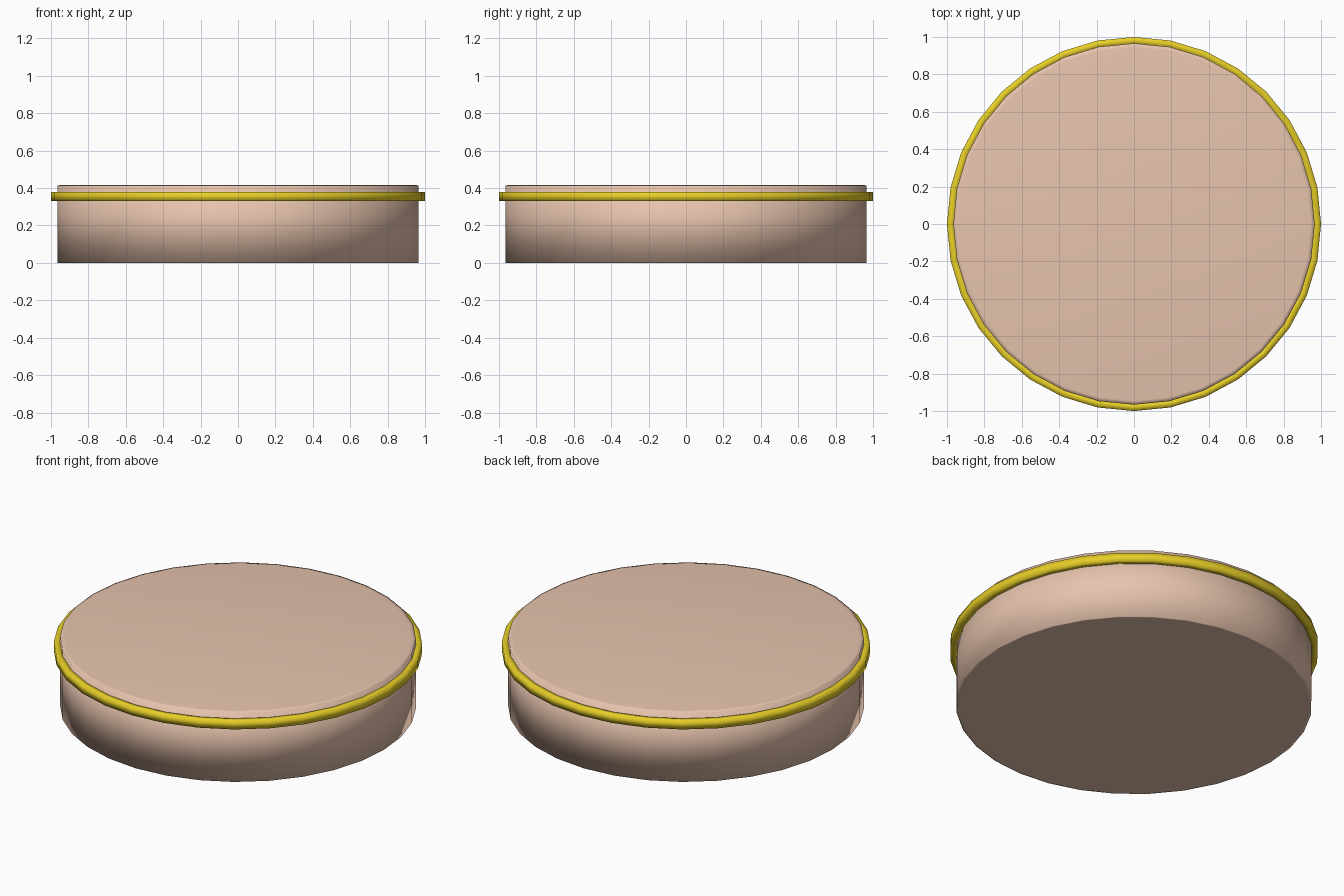
import bpy, bmesh, math

if "Cube" in bpy.data.objects:
    bpy.data.objects.remove(bpy.data.objects["Cube"])

SIDES = 32


def material(name, rgb):
    m = bpy.data.materials.new(name)
    m.diffuse_color = (*rgb, 1.0)
    m.use_nodes = True
    m.node_tree.nodes["Principled BSDF"].inputs["Base Color"].default_value = m.diffuse_color
    return m


def lathe(name, profile, mat, closed=False):
    """Spin an (r, z) profile around z; open profiles get flat end caps."""
    bm = bmesh.new()
    rings = []
    for r, z in profile:
        rings.append([bm.verts.new((r * math.cos(2 * math.pi * i / SIDES),
                                    r * math.sin(2 * math.pi * i / SIDES), z))
                      for i in range(SIDES)])
    pairs = list(zip(rings, rings[1:]))
    if closed:
        pairs.append((rings[-1], rings[0]))
    for a, b in pairs:
        for i in range(SIDES):
            j = (i + 1) % SIDES
            bm.faces.new((a[i], a[j], b[j], b[i]))
    if not closed:
        bm.faces.new(rings[0][::-1])
        bm.faces.new(rings[-1])
    bmesh.ops.recalc_face_normals(bm, faces=bm.faces)
    for f in bm.faces:
        f.smooth = True
    me = bpy.data.meshes.new(name)
    bm.to_mesh(me)
    bm.free()
    me.materials.append(mat)
    ob = bpy.data.objects.new(name, me)
    bpy.context.collection.objects.link(ob)
    return ob


skin = material("peach", (0.80, 0.55, 0.42))
gold = material("gold", (0.80, 0.62, 0.02))

# Disc body with narrow support loops at the rims
lathe("disc_body", [(0.955, 0), (0.966, 0), (0.966, 0.414),
                    (0.945, 0.417)], skin)

# Raised band around the upper edge, smooth shaded
lathe("gold_band", [(0.96, 0.33), (1.0, 0.33), (1.0, 0.38),
                    (0.96, 0.38)], gold, closed=True)
